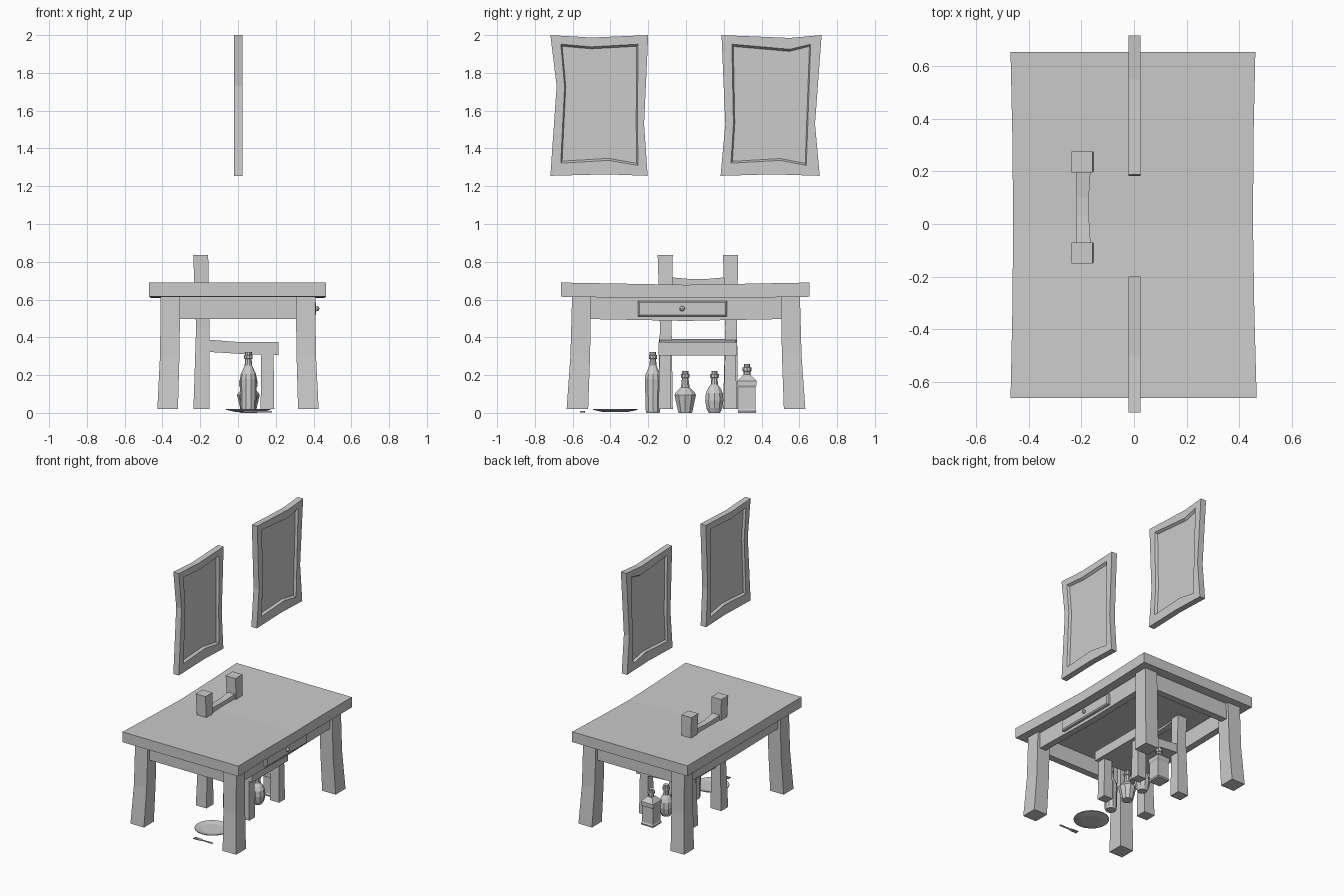
import bpy, bmesh, math
from mathutils import Vector


def mesh_object(name, rings, closed=False):
    """Skin consecutive rings of points; cap both ends, or join last to first."""
    bm = bmesh.new()
    loops = [[bm.verts.new(p) for p in ring] for ring in rings]
    n = len(loops[0])
    pairs = list(zip(loops, loops[1:]))
    if closed:
        pairs.append((loops[-1], loops[0]))
    else:
        bm.faces.new(loops[0])
        bm.faces.new(loops[-1])
    for a, b in pairs:
        for i in range(n):
            j = (i + 1) % n
            bm.faces.new((a[i], a[j], b[j], b[i]))
    bmesh.ops.recalc_face_normals(bm, faces=bm.faces)
    me = bpy.data.meshes.new(name)
    bm.to_mesh(me)
    bm.free()
    ob = bpy.data.objects.new(name, me)
    bpy.context.collection.objects.link(ob)
    return ob


def bar(name, axis, sections, sx=1, sy=1):
    """Bent bar: rectangles (t, a0, a1, b0, b1) strung along an axis."""
    rings = []
    for t, a0, a1, b0, b1 in sections:
        ring = []
        for a, b in ((a0, b0), (a1, b0), (a1, b1), (a0, b1)):
            p = {'x': (t, a, b), 'y': (a, t, b), 'z': (a, b, t)}[axis]
            ring.append((p[0] * sx, p[1] * sy, p[2]))
        rings.append(ring)
    return mesh_object(name, rings)


def lathe(name, x, y, profile, sides=10, turn=0.0):
    rings = []
    for r, z in profile:
        rings.append([(x + r * math.cos(turn + math.tau * i / sides),
                       y + r * math.sin(turn + math.tau * i / sides), z)
                      for i in range(sides)])
    return mesh_object(name, rings)


# --- Table ---
bar("table_top", 'y', [
    (-0.663, -0.47, 0.467, 0.615, 0.69),
    (-0.33, -0.463, 0.458, 0.610, 0.684),
    (0.0, -0.46, 0.453, 0.607, 0.678),
    (0.33, -0.463, 0.455, 0.610, 0.684),
    (0.655, -0.47, 0.462, 0.615, 0.69)])
for sx, side in ((-1, "left"), (1, "right")):
    for sy, end in ((-1, "front"), (1, "back")):
        bar(f"table_leg_{end}_{side}", 'z', [
            (0.02, 0.318, 0.427, 0.518, 0.632),
            (0.30, 0.310, 0.413, 0.508, 0.612),
            (0.62, 0.306, 0.409, 0.502, 0.603)], sx, sy)
    bar(f"table_apron_{side}", 'y', [
        (-0.52, 0.34, 0.39, 0.497, 0.62),
        (0.0, 0.34, 0.388, 0.487, 0.61),
        (0.52, 0.34, 0.39, 0.497, 0.62)], sx)
for sy, end in ((-1, "front"), (1, "back")):
    bar(f"table_apron_{end}", 'x', [
        (-0.33, 0.535, 0.585, 0.498, 0.615),
        (0.33, 0.535, 0.585, 0.498, 0.615)], 1, sy)

# --- Drawer ---
bar("drawer_front", 'x', [
    (0.37, -0.255, 0.217, 0.510, 0.592),
    (0.405, -0.255, 0.217, 0.510, 0.592),
    (0.412, -0.247, 0.209, 0.518, 0.584)])
bpy.ops.mesh.primitive_uv_sphere_add(segments=8, ring_count=6, radius=0.014,
                                     location=(0.417, -0.02, 0.552))
bpy.context.object.name = "drawer_knob"

# --- Chair ---
for y0, y1, side in ((-0.150, -0.070, "front"), (0.196, 0.276, "back")):
    bar(f"chair_post_{side}", 'z', [
        (0.02, -0.236, -0.150, y0, y1),
        (0.45, -0.222, -0.150, y0 + 0.012, y1 - 0.006),
        (0.835, -0.237, -0.158, y0, y1)])
    bar(f"chair_leg_{side}", 'z', [
        (0.02, 0.120, 0.192, y0 + 0.004, y1 - 0.008),
        (0.32, 0.122, 0.188, y0 + 0.010, y1 - 0.012)])
bar("chair_back_rail", 'y', [
    (-0.08, -0.222, -0.165, 0.60, 0.718),
    (0.03, -0.218, -0.172, 0.592, 0.708),
    (0.10, -0.218, -0.172, 0.592, 0.708),
    (0.21, -0.222, -0.165, 0.60, 0.718)])
bar("chair_seat", 'x', [
    (-0.19, -0.143, 0.268, 0.325, 0.390),
    (0.02, -0.138, 0.262, 0.312, 0.374),
    (0.215, -0.145, 0.270, 0.305, 0.374)])

# --- Bottles ---
BX = 0.055
lathe("tall_bottle", BX, -0.175, [
    (0.036, 0), (0.040, 0.01), (0.045, 0.18), (0.040, 0.205), (0.020, 0.25),
    (0.017, 0.285), (0.023, 0.287), (0.023, 0.305), (0.018, 0.307), (0.018, 0.323)])
lathe("cone_flask", BX, -0.004, [
    (0.038, 0), (0.060, 0.095), (0.055, 0.105), (0.024, 0.135), (0.018, 0.185),
    (0.025, 0.188), (0.025, 0.205), (0.017, 0.207), (0.017, 0.222)])
lathe("round_flask", BX, 0.150, [
    (0.032, 0), (0.044, 0.025), (0.051, 0.065), (0.047, 0.105), (0.034, 0.132),
    (0.020, 0.15), (0.018, 0.185), (0.025, 0.188), (0.025, 0.205),
    (0.017, 0.207), (0.017, 0.222)])
lathe("square_bottle", BX, 0.323, [
    (0.067, 0), (0.070, 0.01), (0.062, 0.02), (0.062, 0.135), (0.070, 0.145),
    (0.070, 0.170), (0.028, 0.202)], sides=4, turn=math.pi / 4)
lathe("square_bottle_neck", BX, 0.323, [
    (0.019, 0.19), (0.019, 0.22), (0.024, 0.222), (0.024, 0.24),
    (0.016, 0.242), (0.016, 0.258)], sides=8)

# --- Plate and fork ---
lathe("plate", BX, -0.374, [
    (0.070, 0.006), (0.118, 0.016), (0.118, 0.021), (0.076, 0.012)], sides=20)
half = [(0.18, 0.006), (0.10, 0.004), (0.075, 0.012), (0.03, 0.013),
        (0.03, 0.008), (0.062, 0.007), (0.062, 0.003), (0.03, 0.003)]
outline = half + [(x, -w) for x, w in reversed(half)]
mesh_object("fork", [[(x, -0.549 + w, z) for x, w in outline]
                     for z in (0.003, 0.009)])


# --- Wall pictures: warped frames recessed on both sides ---
def picture(name, outer, inner):
    centre = sum((Vector(p) for p in inner), Vector((0, 0))) / len(inner)
    deep = [tuple(centre + (Vector(p) - centre) * 0.965) for p in inner]
    at = lambda x, pts: [(x, y, z) for y, z in pts]
    mesh_object(name + "_frame", [at(0.024, outer), at(0.024, inner), at(0.006, deep),
                                  at(-0.004, deep), at(-0.02, inner), at(-0.02, outer)],
                closed=True)
    mesh_object(name + "_panel", [at(-0.004, deep), at(0.006, deep)])


picture("front_picture",
        [(-0.718, 2.0), (-0.50, 1.987), (-0.20, 2.0), (-0.222, 1.53),
         (-0.203, 1.255), (-0.42, 1.263), (-0.718, 1.255), (-0.685, 1.73)],
        [(-0.663, 1.952), (-0.50, 1.938), (-0.254, 1.952), (-0.257, 1.53),
         (-0.254, 1.31), (-0.41, 1.337), (-0.663, 1.322), (-0.643, 1.73)])
picture("back_picture",
        [(0.188, 2.0), (0.55, 1.985), (0.718, 2.0), (0.683, 1.53),
         (0.708, 1.255), (0.46, 1.263), (0.183, 1.255), (0.208, 1.53)],
        [(0.243, 1.952), (0.55, 1.925), (0.66, 1.952), (0.645, 1.53),
         (0.637, 1.31), (0.50, 1.337), (0.238, 1.322), (0.251, 1.53)])
